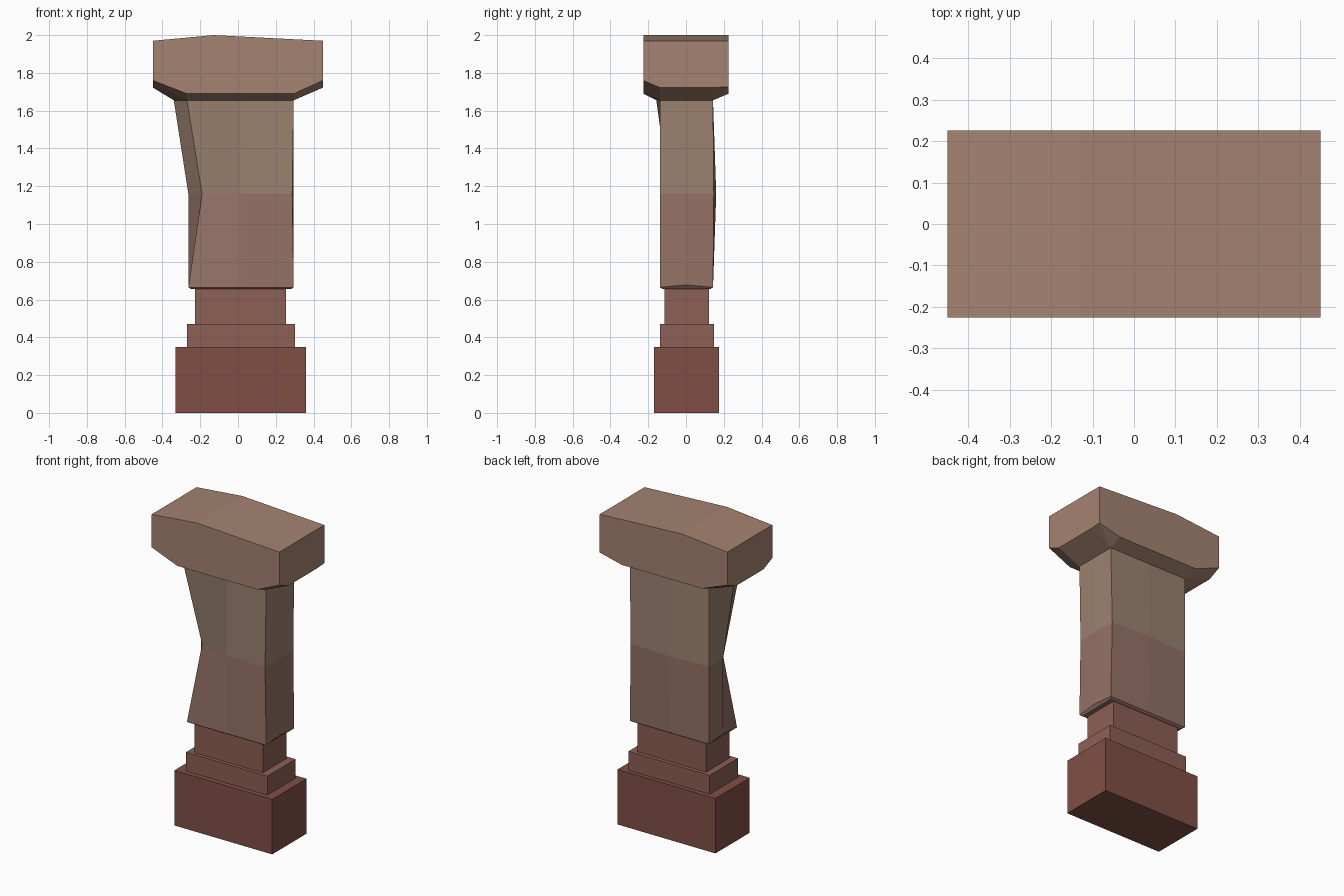
import bpy, bmesh
from math import radians

if "Cube" in bpy.data.objects:
    bpy.data.objects.remove(bpy.data.objects["Cube"])


def material(name, rgb):
    m = bpy.data.materials.new(name)
    m.diffuse_color = (*rgb, 1)
    m.use_nodes = True
    m.node_tree.nodes["Principled BSDF"].inputs["Base Color"].default_value = m.diffuse_color
    return m


def finish(name, bm, mats):
    bmesh.ops.recalc_face_normals(bm, faces=bm.faces)
    me = bpy.data.meshes.new(name)
    bm.to_mesh(me)
    bm.free()
    for m in mats:
        me.materials.append(m)
    ob = bpy.data.objects.new(name, me)
    bpy.context.collection.objects.link(ob)
    return ob


def block(name, x0, x1, y0, y1, z0, z1, mat):
    bm = bmesh.new()
    bmesh.ops.create_cube(bm, size=1)
    for v in bm.verts:
        v.co.x = x1 if v.co.x > 0 else x0
        v.co.y = y1 if v.co.y > 0 else y0
        v.co.z = z1 if v.co.z > 0 else z0
    return finish(name, bm, [mat])


base_red = material("base_red", (0.216, 0.078, 0.060))
step_brown = material("step_brown", (0.263, 0.115, 0.087))
low_stone = material("low_stone", (0.30, 0.17, 0.133))
high_stone = material("high_stone", (0.33, 0.22, 0.16))
cap_stone = material("cap_stone", (0.376, 0.227, 0.165))

# Stepped foot
block("plinth", -0.33, 0.36, -0.17, 0.175, 0, 0.35, base_red)
block("lower_step", -0.27, 0.303, -0.138, 0.147, 0.35, 0.47, step_brown)
block("neck", -0.227, 0.255, -0.115, 0.122, 0.47, 0.67, step_brown)

# Shaft: eight-point rings, anticlockwise from the front left corner
X, Y = (-0.263, 0.015, 0.295), (-0.138, 0.003, 0.143)
ORDER = [(0, 0), (1, 0), (2, 0), (2, 1), (2, 2), (1, 2), (0, 2), (0, 1)]


def ring(z, changes=None, inset=0.0):
    pts = [(X[i] + (1 - i) * inset, Y[j] + (1 - j) * inset, z) for i, j in ORDER]
    for k, p in (changes or {}).items():
        pts[k] = p
    return pts


top = ring(1.655, {0: (-0.27, -0.157, 1.655), 7: (-0.34, 0.003, 1.655)})
levels = [
    ring(0.657, inset=0.012),
    ring(0.665, {3: (0.295, 0.003, 0.678), 7: (-0.263, 0.003, 0.678)}),
    ring(1.16, {0: (-0.19, -0.09, 1.16), 2: (0.287, -0.138, 1.16),
                4: (0.287, 0.147, 1.16), 5: (0.015, 0.16, 1.16)}),
    top,
]
bm = bmesh.new()
rows = [[bm.verts.new(p) for p in lv] for lv in levels]
bm.faces.new(rows[0])
bm.faces.new(rows[-1])
for n, (a, b) in enumerate(zip(rows, rows[1:])):
    for k in range(8):
        m = (k + 1) % 8
        f = bm.faces.new((a[k], a[m], b[m], b[k]))
        f.material_index = 1 if n == 2 else 0
finish("shaft", bm, [low_stone, high_stone])

# Cap: ridged block whose underside tapers to the shaft top
W, D = 0.45, 0.226
pts = list(top)
for s in (-1, 1):
    pts += [(x, s * D, z) for x, z in
            [(-W, 1.97), (-0.13, 2.0), (0.28, 1.97), (W, 1.97), (-0.27, 1.69), (0.295, 1.69)]]
    pts += [(s * W, y, 1.722) for y in (-0.138, 0.143)]
    pts += [(-W, s * D, 1.76), (W, s * D, 1.76 if s < 0 else 1.727)]
bm = bmesh.new()
for p in pts:
    bm.verts.new(p)
bmesh.ops.convex_hull(bm, input=bm.verts)
bmesh.ops.delete(bm, geom=[v for v in bm.verts if not v.link_faces], context='VERTS')
bmesh.ops.dissolve_limit(bm, angle_limit=radians(2), verts=bm.verts, edges=bm.edges)
finish("cap", bm, [cap_stone])
